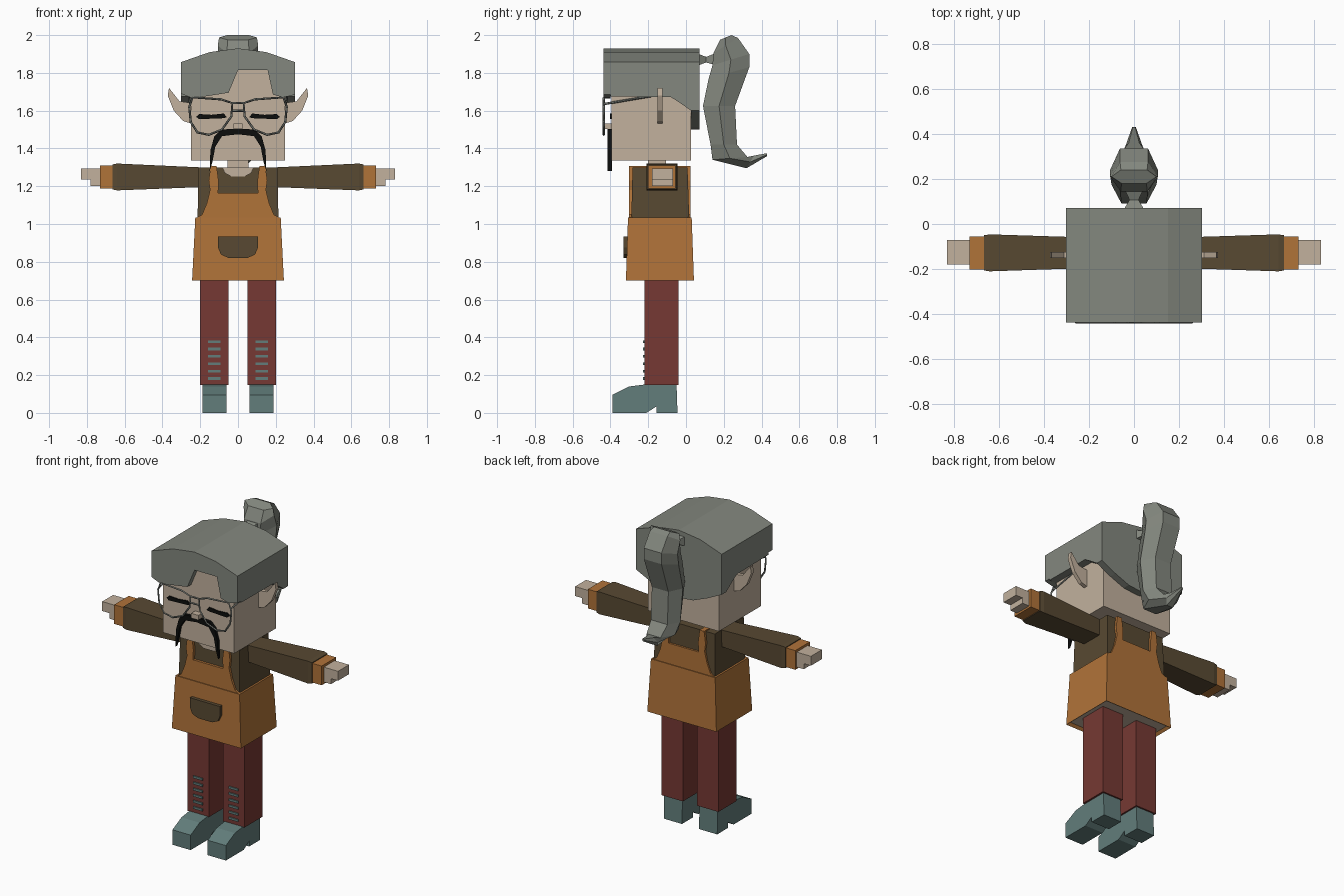
import bpy, bmesh
from mathutils import Vector

cube = bpy.data.objects.get("Cube")
if cube:
    bpy.data.objects.remove(cube, do_unlink=True)


def material(name, code):
    """Flat material from an sRGB hex code."""
    srgb = [int(code[i:i + 2], 16) / 255 for i in (0, 2, 4)]
    rgba = [c / 12.92 if c < 0.04 else ((c + 0.055) / 1.055) ** 2.4 for c in srgb] + [1]
    mat = bpy.data.materials.new(name)
    mat.use_nodes = True
    mat.diffuse_color = rgba
    shader = mat.node_tree.nodes["Principled BSDF"]
    shader.inputs["Base Color"].default_value = rgba
    shader.inputs["Roughness"].default_value = 0.9
    return mat


SKIN = material("skin", "c2b19d")
GREY = material("grey hair", "83877e")
ORANGE = material("orange cloth", "b07339")
BROWN = material("brown cloth", "584932")
RED = material("red trousers", "763933")
TEAL = material("teal leather", "627d7b")
BLACK = material("black hair", "0c0d0c")
FRAME = material("spectacle metal", "6c706b")


def loft(name, rings, mat, mirror=False):
    """Join equal rings of points with quads and cap both ends."""
    bm = bmesh.new()
    loops = [[bm.verts.new(p) for p in ring] for ring in rings]
    for a, b in zip(loops, loops[1:]):
        for i in range(len(a)):
            j = (i + 1) % len(a)
            bm.faces.new((a[i], a[j], b[j], b[i]))
    bm.faces.new(loops[0])
    bm.faces.new(loops[-1])
    bmesh.ops.recalc_face_normals(bm, faces=bm.faces)
    mesh = bpy.data.meshes.new(name)
    bm.to_mesh(mesh)
    bm.free()
    mesh.materials.append(mat)
    obj = bpy.data.objects.new(name, mesh)
    bpy.context.collection.objects.link(obj)
    if mirror:
        obj.modifiers.new("mirror", "MIRROR").use_mirror_merge = False
    return obj


def plate(name, outline, y0, y1, mat, mirror=False):
    """Front outline (x, z) given depth along y."""
    return loft(name, [[(x, y, z) for x, z in outline] for y in (y0, y1)], mat, mirror)


def side_plate(name, outline, x0, x1, mat, mirror=False):
    """Side outline (y, z) given width along x."""
    return loft(name, [[(x, y, z) for y, z in outline] for x in (x0, x1)], mat, mirror)


def rect(a0, a1, b0, b1):
    return [(a0, b0), (a1, b0), (a1, b1), (a0, b1)]


def box(name, x, y, z, mat, mirror=False):
    return plate(name, rect(*x, *z), *y, mat, mirror)


def tapered(name, low, high, z, mat):
    """Upright block; low and high are (half width, y0, y1)."""
    rings = [[(a, b, h) for a, b in rect(-w, w, y0, y1)]
             for (w, y0, y1), h in ((low, z[0]), (high, z[1]))]
    return loft(name, rings, mat)


def both(half):
    """Complete an outline that runs from one side to the centre."""
    return half + [(-x, z) for x, z in reversed(half) if x]


# Boots, trousers and laces
boot = [(-.045, 0), (-.155, 0), (-.155, .035), (-.21, 0), (-.39, 0),
        (-.39, .095), (-.30, .14), (-.22, .15), (-.05, .15)]
side_plate("boots", boot, .06, .188, TEAL, True)
box("trouser_legs", (.05, .2), (-.22, -.04), (.148, .75), RED, True)
for i in range(6):
    z = .175 + i * .039
    box("lace", (.093, .158), (-.227, -.215), (z, z + .014), TEAL, True)

# Torso and apron skirt with a recessed underside
tapered("shirt", (.215, -.29, .018), (.208, -.283, .008), (1.0, 1.3), BROWN)
skirt = tapered("apron_skirt", (.243, -.318, .042), (.226, -.307, .03), (.7, 1.035), ORANGE)
skirt.data.materials.append(SKIN)
bm = bmesh.new()
bm.from_mesh(skirt.data)
base = min(bm.faces, key=lambda f: f.calc_center_median().z)
bmesh.ops.inset_region(bm, faces=[base], thickness=.022)
base.material_index = 1
bmesh.ops.translate(bm, verts=base.verts, vec=(0, 0, .015))
bm.to_mesh(skirt.data)
bm.free()

# Apron bib front and back, with straps over the shoulders
bib = both([(.226, 1.03), (.19, 1.05), (.165, 1.11), (.148, 1.18), (.155, 1.23),
            (.145, 1.305), (.113, 1.305), (.103, 1.23), (.105, 1.165)])
plate("bib_front", bib, -.302, -.284, ORANGE)
plate("bib_back", bib, .008, .025, ORANGE)
box("shoulder_straps", (.113, .145), (-.302, .025), (1.298, 1.307), ORANGE, True)
pocket = both([(.106, .935), (.106, .875), (.09, .838), (.05, .82)])
plate("apron_pocket", pocket, -.332, -.305, BROWN)

# Neck and neckline
box("neck", (-.055, .055), (-.2, -.105), (1.25, 1.36), SKIN)
plate("neckline", both([(.083, 1.3), (.07, 1.27), (.035, 1.252)]), -.292, -.28, SKIN)

# Sleeves, cuffs and hands
sleeve = [(.2, -.06, -.195, 1.195, 1.3), (.64, -.046, -.21, 1.178, 1.32),
          (.665, -.05, -.206, 1.183, 1.315)]
loft("sleeves", [[(x, y, z) for y, z in rect(*r)] for x, *r in sleeve], BROWN, True)
box("cuffs", (.66, .73), (-.202, -.056), (1.188, 1.31), ORANGE, True)
hand = [(.72, 1.2), (.78, 1.2), (.78, 1.235), (.83, 1.235), (.83, 1.295), (.72, 1.295)]
plate("hands", hand, -.18, -.07, SKIN, True)

# Head, ears and nose
box("head", (-.25, .25), (-.395, .026), (1.335, 1.84), SKIN)
ear = [(.24, 1.64), (.31, 1.65), (.365, 1.72), (.372, 1.68), (.34, 1.6), (.29, 1.545), (.24, 1.53)]
plate("ears", ear, -.15, -.125, SKIN, True)
box("nose", (-.025, .025), (-.435, -.39), (1.503, 1.533), SKIN)

# Closed eyes and drooping moustache
eye = [(.06, 1.565), (.075, 1.585), (.14, 1.578), (.205, 1.582), (.222, 1.567), (.205, 1.555), (.08, 1.56)]
plate("closed_eyes", eye, -.403, -.394, BLACK, True)
moustache = both([(0, 1.505), (.09, 1.5), (.125, 1.465), (.146, 1.39), (.15, 1.28),
                  (.135, 1.33), (.12, 1.41), (.085, 1.465), (0, 1.475)])
plate("moustache", moustache, -.415, -.393, BLACK)

# Spectacles: two rims, side arms and a double bridge
curve = bpy.data.curves.new("spectacles", "CURVE")
curve.dimensions = "3D"
curve.bevel_depth = .006
curve.bevel_resolution = 0


def wire(points, cyclic=False):
    spline = curve.splines.new("POLY")
    spline.points.add(len(points) - 1)
    for point, co in zip(spline.points, points):
        point.co = (*co, 1)
    spline.use_cyclic_u = cyclic


rim = [(.03, 1.64), (.09, 1.66), (.24, 1.67), (.258, 1.62), (.25, 1.54), (.215, 1.485),
       (.155, 1.472), (.085, 1.5), (.035, 1.57)]
for s in (1, -1):
    wire([(s * x, -.435, z) for x, z in rim], True)
    wire([(s * .253, -.435, 1.635), (s * .262, -.14, 1.685)])
for z in (1.64, 1.6):
    wire([(-.03, -.435, z), (.03, -.435, z)])
spectacles = bpy.data.objects.new("spectacles", curve)
bpy.context.collection.objects.link(spectacles)
curve.materials.append(FRAME)

# Hair cap: arched top, notched fringe, sides and dipping back
arch = [(-.302, 1.857), (-.15, 1.91), (0, 1.93), (.15, 1.91), (.302, 1.857)]
fringe = [(.302, 1.685), (.24, 1.67), (.185, 1.685), (.157, 1.815), (0, 1.815),
          (-.05, 1.695), (-.24, 1.665), (-.302, 1.69)]
nape = both([(.302, 1.6), (.2, 1.55), (.1, 1.51), (0, 1.5)])
plate("hair_fringe", arch + fringe, -.437, -.4, GREY)
plate("hair_back", arch + nape, .027, .072, GREY)
plate("hair_top", arch + [(.302, 1.82), (-.302, 1.82)], -.4, .027, GREY)
temple = [(-.4, 1.84), (-.4, 1.675), (-.08, 1.672), (-.03, 1.64), (.027, 1.6), (.027, 1.84)]
side_plate("hair_sides", temple, .252, .302, GREY, True)

# Hair tie, pinched in the middle
tie = [(.065, .045, 1.84, 1.9), (.107, .02, 1.855, 1.885), (.16, .045, 1.84, 1.905)]
loft("hair_tie", [[(x, y, z) for x, z in rect(-w, w, a, b)] for y, w, a, b in tie], GREY)

# Ponytail: hexagonal sections from outer edge to inner edge, with half width
tail = [((.24, 2.0), (.18, 1.975), .1), ((.275, 1.985), (.145, 1.905), .107),
        ((.335, 1.9), (.14, 1.84), .107), ((.335, 1.83), (.12, 1.77), .107),
        ((.26, 1.625), (.09, 1.625), .1), ((.27, 1.42), (.13, 1.42), .1),
        ((.325, 1.355), (.14, 1.34), .085), ((.36, 1.362), (.32, 1.295), .04),
        ((.43, 1.375), (.43, 1.36), .008)]
rings = []
for outer, inner, w in tail:
    o, i = Vector((0, *outer)), Vector((0, *inner))
    side = Vector((w, 0, 0))
    mid = (o + i) / 2
    rings.append([o + side * .58, mid + side, i + side * .55,
                  i - side * .55, mid - side, o - side * .58])
loft("ponytail", rings, GREY)
